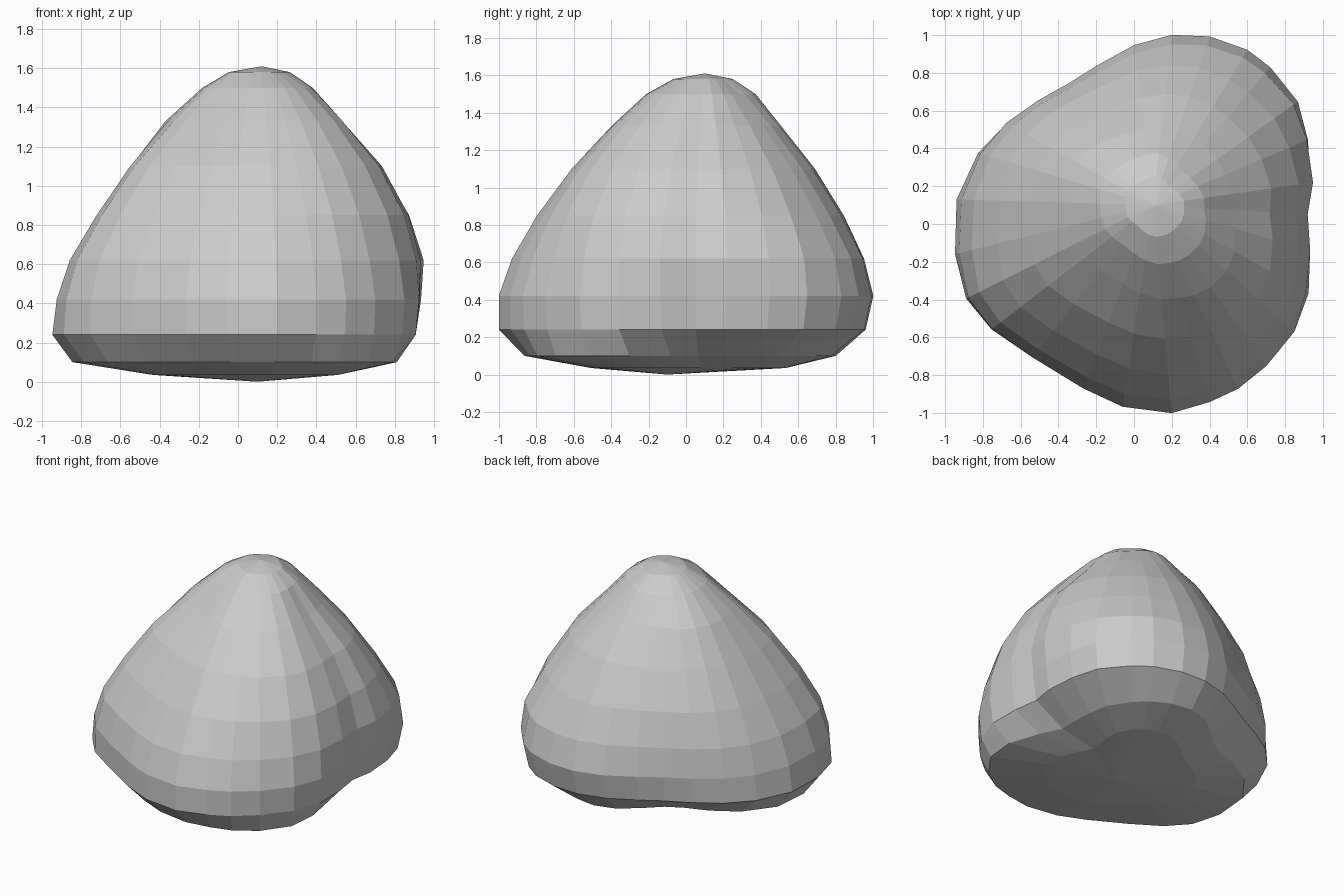
import bpy, bmesh, math

if "Cube" in bpy.data.objects:
    bpy.data.objects.remove(bpy.data.objects["Cube"])

# Plan outline of the boulder, counter-clockwise
OUTLINE = [(.95, .22), (.93, .45), (.87, .65), (.72, .83), (.6, .92), (.4, .99), (.2, 1),
           (0, .95), (-.2, .85), (-.36, .76), (-.53, .67), (-.7, .55), (-.84, .38),
           (-.94, .13), (-.95, -.16), (-.9, -.4), (-.77, -.57), (-.55, -.72), (-.27, -.88),
           (-.06, -.97), (.2, -1), (.4, -.94), (.55, -.87), (.7, -.75), (.85, -.57),
           (.93, -.37), (.94, -.14), (.92, .05)]
AXIS = (.1, .1)

# Height, then outline scale toward E, NE, N, NW, W, SW, S, SE
LEVELS = [
    (.035, .38, .45, .48, .42, .5, .52, .55, .55),
    (.1, .68, .71, .78, .68, .89, .87, .87, .93),
    (.24, .95, .96, .955, .95, 1, .98, 1, .985),
    (.42, .98, 1, 1, .97, .975, .98, 1, 1),
    (.62, 1, .96, .945, .94, .91, .93, .935, .96),
    (.85, .92, .82, .83, .86, .78, .81, .81, .88),
    (1.1, .75, .64, .66, .7, .62, .64, .64, .73),
    (1.33, .5, .43, .46, .53, .45, .42, .445, .52),
    (1.5, .33, .25, .31, .33, .27, .25, .28, .32),
    (1.58, .2, .14, .17, .17, .14, .13, .15, .17),
]


def scale_at(scales, angle):
    """Smooth periodic interpolation between the eight directions."""
    t = (angle / (math.pi / 4)) % 8
    i, u = int(t) % 8, t % 1
    a, b, c, d = (scales[(i + k) % 8] for k in (-1, 0, 1, 2))
    return b + .5 * u * (c - a + u * (2*a - 5*b + 4*c - d + u * (3*(b - c) + d - a)))


# Stack the rings
bm = bmesh.new()
rings = []
for z, *scales in LEVELS:
    ring = []
    for x, y in OUTLINE:
        dx, dy = x - AXIS[0], y - AXIS[1]
        s = scale_at(scales, math.atan2(dy, dx))
        ring.append(bm.verts.new((AXIS[0] + dx * s, AXIS[1] + dy * s, z)))
    rings.append(ring)

# Skin between rings, then close the underside and peak
n = len(OUTLINE)
for lower, upper in zip(rings, rings[1:]):
    for i in range(n):
        j = (i + 1) % n
        bm.faces.new((lower[i], lower[j], upper[j], upper[i]))
for ring, tip in ((rings[0], (.1, -.1, 0)), (rings[-1], (.12, .1, 1.61))):
    v = bm.verts.new(tip)
    for i in range(n):
        bm.faces.new((ring[i], ring[(i + 1) % n], v))
bmesh.ops.recalc_face_normals(bm, faces=bm.faces)

mesh = bpy.data.meshes.new("boulder")
bm.to_mesh(mesh)
bm.free()
bpy.context.collection.objects.link(bpy.data.objects.new("boulder", mesh))
